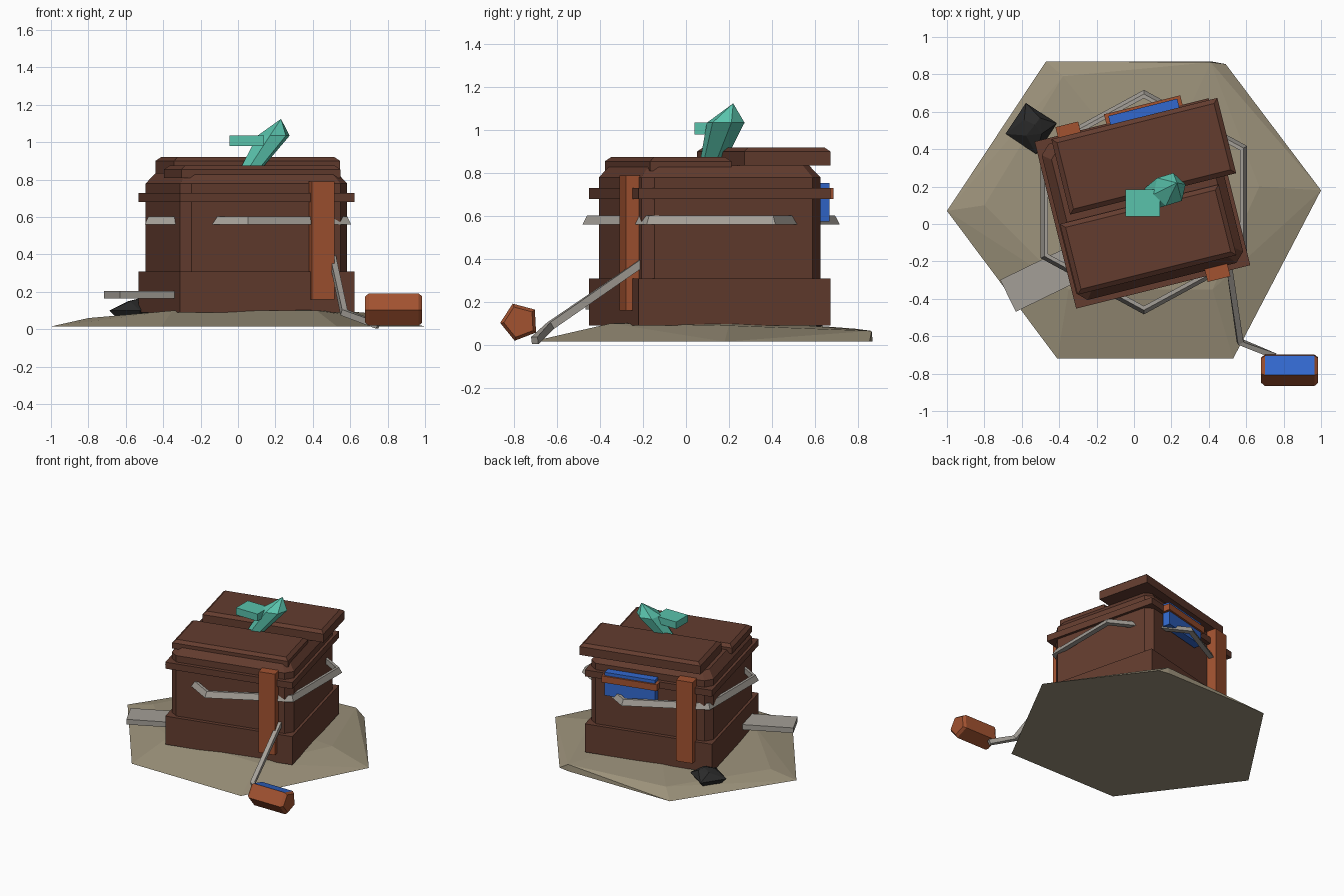
import bpy, bmesh
from math import radians, cos, sin, pi
from mathutils import Matrix, Vector

if "Cube" in bpy.data.objects:
    bpy.data.objects.remove(bpy.data.objects["Cube"])


def material(name, rgb):
    m = bpy.data.materials.new(name)
    m.use_nodes = True
    m.diffuse_color = (*rgb, 1)
    m.node_tree.nodes["Principled BSDF"].inputs["Base Color"].default_value = (*rgb, 1)
    return m


BROWN = material("dark brown wood", (0.125, 0.045, 0.028))
ORANGE = material("orange wood", (0.36, 0.085, 0.03))
BLUE = material("blue", (0.032, 0.14, 0.62))
SAND = material("sand", (0.33, 0.285, 0.195))
GREY = material("light grey", (0.37, 0.345, 0.31))
TEAL = material("teal crystal", (0.1, 0.54, 0.41))
BLACK = material("charcoal", (0.023, 0.023, 0.023))

# Local frame of the turned crate
CRATE = Matrix.Translation((0.045, 0.11, 0)) @ Matrix.Rotation(radians(14), 4, "Z")


def finish(name, bm, mat, frame=Matrix()):
    bmesh.ops.recalc_face_normals(bm, faces=bm.faces[:])
    me = bpy.data.meshes.new(name)
    bm.to_mesh(me)
    bm.free()
    me.materials.append(mat)
    ob = bpy.data.objects.new(name, me)
    ob.matrix_world = frame
    bpy.context.collection.objects.link(ob)
    return ob


def loft(name, rings, mat, frame=Matrix(), closed=False):
    """Skin a series of equal point rings; cap the ends unless closed."""
    bm = bmesh.new()
    loops = [[bm.verts.new(p) for p in r] for r in rings]
    n = len(loops[0])
    pairs = list(zip(loops, loops[1:]))
    if closed:
        pairs.append((loops[-1], loops[0]))
    else:
        bm.faces.new(loops[0])
        bm.faces.new(loops[-1])
    for a, b in pairs:
        for i in range(n):
            j = (i + 1) % n
            bm.faces.new((a[i], a[j], b[j], b[i]))
    return finish(name, bm, mat, frame)


def rect(w, d, z, c=0.0, x=0.0, y=0.0):
    """Rectangle outline at height z, with corners cut by c."""
    a, b = w / 2, d / 2
    if not c:
        return [(x + s * a, y + t * b, z) for s, t in ((-1, -1), (1, -1), (1, 1), (-1, 1))]
    pts = [(-a + c, -b), (a - c, -b), (a, -b + c), (a, b - c),
           (a - c, b), (-a + c, b), (-a, b - c), (-a, -b + c)]
    return [(x + p, y + q, z) for p, q in pts]


def box(name, x, y, w, d, z0, z1, mat, frame=CRATE):
    return loft(name, [rect(w, d, z, 0, x, y) for z in (z0, z1)], mat, frame)


def hull(name, pts, mat):
    bm = bmesh.new()
    for p in pts:
        bm.verts.new(p)
    res = bmesh.ops.convex_hull(bm, input=bm.verts[:])
    bmesh.ops.delete(bm, geom=[v for v in res["geom_interior"] if v.is_valid], context="VERTS")
    return finish(name, bm, mat)


def polygon(center, r, n, turn=0.0):
    x, y, z = center
    return [(x + r * cos(turn + 2 * pi * i / n), y + r * sin(turn + 2 * pi * i / n), z)
            for i in range(n)]


# Ground mound: flat outline with raised inner points
outline = [(-1, .07), (-.47, .87), (.41, .87), (.49, .855), (1, .18), (.53, -.72), (-.41, -.72)]
raised = [(-.8, .1, .06), (-.38, .79, .075), (.41, .865, .065), (.67, .2, .09),
          (.42, -.35, .1), (-.35, -.35, .1), (.1, .2, .12)]
hull("ground", [(x, y, .015) for x, y in outline] + raised, SAND)

# Crate: plinth, cut-corner body with sloped shoulder, rim
box("crate_base", 0, 0, .96, .92, .09, .31, BROWN)
loft("crate_body", [rect(.92, .86, .3, .05), rect(.92, .86, .78, .05),
                    rect(.83, .77, .835, .04)], BROWN, CRATE)
box("crate_rim", 0, 0, .96, .92, .68, .73, BROWN)

# Two lid boards, slid apart, with sloped top edges
for name, x, y, w, d, z0, z1 in (("front_lid", -.017, -.195, .875, .39, .81, .875),
                                 ("back_lid", .068, .243, .915, .415, .835, .92)):
    loft(name, [rect(w, d, z0, 0, x, y), rect(w, d, z1 - .02, 0, x, y),
                rect(w - .05, d - .05, z1, 0, x, y)], BROWN, CRATE)

# Corner posts and the rear panel with its bar
box("front_post", .3, -.452, .125, .08, .16, .79, ORANGE)
box("back_post", -.29, .468, .125, .08, .16, .79, ORANGE)
box("rear_panel", .126, .468, .38, .06, .575, .755, BLUE)
box("rear_bar", .126, .482, .42, .06, .68, .73, ORANGE)

# Six-sided band around the crate
section = [(0, .56), (-.022, .602), (-.045, .602), (-.045, .56)]
rings = []
for i in range(6):
    a = pi / 2 + i * pi / 3
    rings.append([(.053 + (.637 + o) * cos(a), .117 + (.6 + o) * sin(a), z) for o, z in section])
loft("band", rings, GREY, closed=True)


# Bent handle reaching from the crate to the fallen drum
path = [Vector(p) for p in ((.505, -.2, .385), (.567, -.63, .09), (.75, -.705, .02))]
rings = []
for i, p in enumerate(path):
    t = (path[min(i + 1, 2)] - path[max(i - 1, 0)]).normalized()
    side = t.cross(Vector((0, 0, 1))).normalized()
    up = side.cross(t)
    rings.append([p + side * s * .016 + up * u * .018
                  for s, u in ((-1, -1), (1, -1), (1, 1), (-1, 1))])
loft("handle", rings, GREY)

# Five-sided drum lying along x, with one blue side
rings = []
for x, r in ((.68, .074), (.7, .091), (.965, .091), (.985, .074)):
    rings.append([(x, q, s) for q, s, _ in polygon((-.775, .107, 0), r, 5, radians(183))])
drum = loft("drum", rings, ORANGE)
drum.data.materials.append(BLUE)
for f in drum.data.polygons:
    if f.normal.z > .9:
        f.material_index = 1

# Leaning crystal with a pointed tip, and a small block beside it
crystal = (polygon((.07, .125, .86), .06, 6, .3) + polygon((.19, .185, 1.035), .09, 6, .3)
           + [(.23, .22, 1.125)])
hull("crystal", crystal, TEAL)
box("crystal_block", .047, .113, .185, .145, .98, 1.035, TEAL, Matrix())

# Loose plank and dark rock on the ground
box("plank", 0, 0, .52, .19, .165, .205, GREY,
    Matrix.Translation((-.44, -.27, 0)) @ Matrix.Rotation(radians(26), 4, "Z"))
hull("rock", polygon((-.55, .51, .1), .14, 4, .2) + polygon((-.55, .51, .06), .1, 4, .2)
     + polygon((-.54, .52, .15), .06, 4, .9) + [(-.53, .53, .165)], BLACK)
